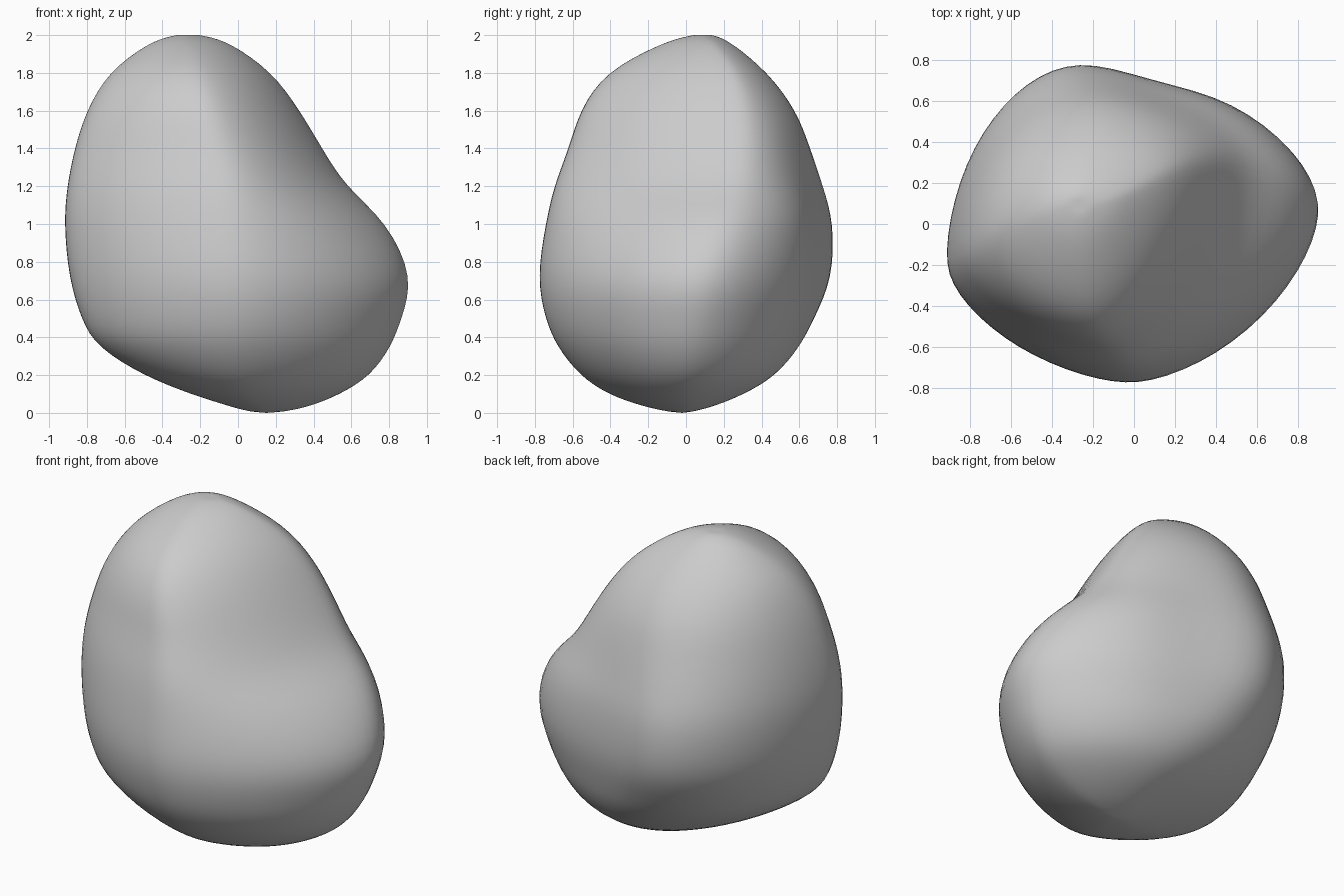
import bpy, bmesh, math

# Horizontal sections: z, x min, x max, y min, y max,
# y at x min, y at x max, x at y min, x at y max
SECTIONS = [
    (0.00, 0.15, 0.15, -0.02, -0.02, -0.02, -0.02, 0.15, 0.15),
    (0.012, 0.04, 0.27, -0.12, 0.06, -0.03, -0.01, 0.13, 0.15),
    (0.04, -0.06, 0.39, -0.24, 0.16, -0.07, -0.01, 0.10, 0.15),
    (0.10, -0.25, 0.54, -0.41, 0.31, -0.14, 0.00, 0.04, 0.15),
    (0.20, -0.50, 0.70, -0.56, 0.48, -0.20, 0.02, 0.01, 0.10),
    (0.35, -0.74, 0.81, -0.68, 0.61, -0.22, 0.03, 0.00, 0.00),
    (0.50, -0.83, 0.87, -0.745, 0.69, -0.22, 0.05, 0.00, -0.10),
    (0.72, -0.895, 0.92, -0.785, 0.78, -0.20, 0.08, -0.01, -0.22),
    (1.00, -0.92, 0.79, -0.745, 0.785, -0.19, 0.18, -0.03, -0.25),
    (1.20, -0.905, 0.58, -0.70, 0.73, -0.18, 0.26, -0.05, -0.25),
    (1.40, -0.865, 0.45, -0.625, 0.66, -0.15, 0.29, -0.10, -0.22),
    (1.60, -0.80, 0.33, -0.56, 0.58, -0.11, 0.28, -0.16, -0.20),
    (1.80, -0.68, 0.18, -0.42, 0.43, -0.03, 0.24, -0.22, -0.20),
    (1.95, -0.48, -0.03, -0.14, 0.25, 0.05, 0.14, -0.26, -0.24),
    (1.995, -0.35, -0.17, 0.01, 0.16, 0.09, 0.10, -0.27, -0.26),
    (2.00, -0.27, -0.27, 0.09, 0.09, 0.09, 0.09, -0.27, -0.27),
]
STEPS, SEGMENTS = 4, 64


def spline(a, b, c, d, t):
    return 0.5 * (2 * b + (c - a) * t + (2 * a - 5 * b + 4 * c - d) * t * t
                  + (3 * b - a - 3 * c + d) * t ** 3)


def section(u):
    i = min(int(u), len(SECTIONS) - 2)
    rows = [SECTIONS[max(0, min(len(SECTIONS) - 1, i + k))] for k in (-1, 0, 1, 2)]
    s = [spline(*v, u - i) for v in zip(*rows)]
    s[0] = max(0.0, min(2.0, s[0]))
    return s


def outline(s, a):
    """Four joined superellipse quarters of differing fullness."""
    z, x0, x1, y0, y1, yl, yr, xf, xb = s
    c, n = math.cos(a), math.sin(a)
    cx, cy = (xb if n > 0 else xf), (yr if c > 0 else yl)
    if c > 0:
        p = 1.75 if n > 0 else 1.65
    else:
        p = 1.9 if n > 0 else 1.66
    ex, ey = abs(c) ** (2 / p), abs(n) ** (2 / p)
    x = cx + ((x1 if c > 0 else x0) - cx) * ex
    y = cy + ((y1 if n > 0 else y0) - cy) * ey
    # Shallow valley down the back, left of the side bulge
    if n > 0:
        y -= 0.055 * ey * math.exp(-((x - 0.12) / 0.2) ** 2 - ((z - 0.9) / 0.45) ** 2)
    return 1.008 * x, 1.008 * y, z


# Boulder: loft through the sections, closed at both poles
bm = bmesh.new()
rings = []
for k in range(1, (len(SECTIONS) - 1) * STEPS):
    s = section(k / STEPS)
    rings.append([bm.verts.new(outline(s, 2 * math.pi * (j + 0.5) / SEGMENTS))
                  for j in range(SEGMENTS)])
bottom = bm.verts.new((0.15, -0.02, 0))
top = bm.verts.new((-0.27, 0.09, 2))
for j in range(SEGMENTS):
    n = (j + 1) % SEGMENTS
    bm.faces.new((bottom, rings[0][n], rings[0][j]))
    bm.faces.new((top, rings[-1][j], rings[-1][n]))
    for lo, hi in zip(rings, rings[1:]):
        bm.faces.new((lo[j], lo[n], hi[n], hi[j]))

# Soften the seams between quarters
for _ in range(9):
    bmesh.ops.smooth_vert(bm, verts=[v for r in rings[3:-3] for v in r], factor=0.5,
                          use_axis_x=True, use_axis_y=True, use_axis_z=True)
bmesh.ops.recalc_face_normals(bm, faces=bm.faces)
for f in bm.faces:
    f.smooth = True
mesh = bpy.data.meshes.new("boulder")
bm.to_mesh(mesh)
bm.free()
bpy.context.collection.objects.link(bpy.data.objects.new("boulder", mesh))
